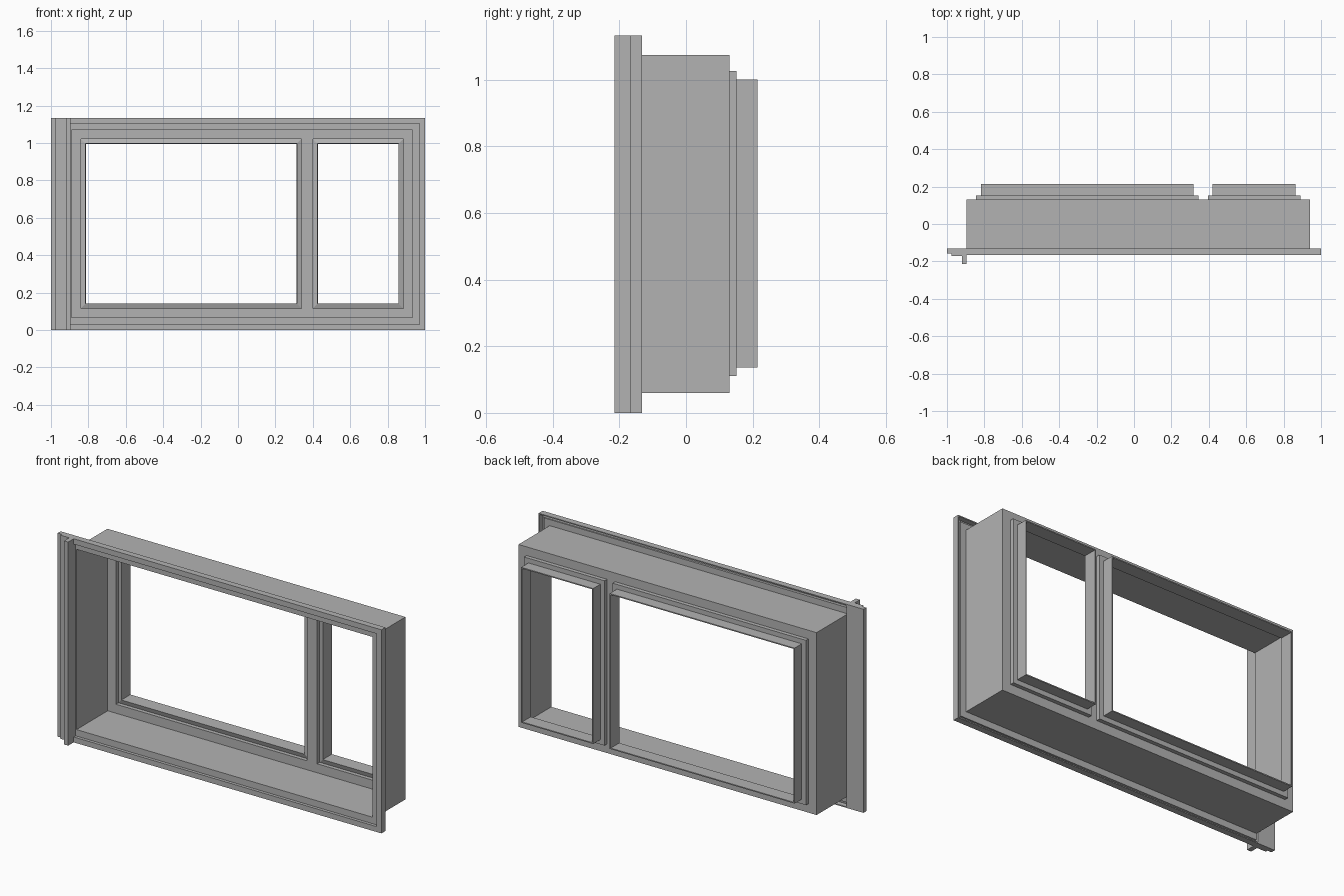
import bpy, bmesh

cube = bpy.data.objects.get("Cube")
if cube:
    bpy.data.objects.remove(cube, do_unlink=True)

# Single grey finish
grey = bpy.data.materials.new("mid grey")
grey.use_nodes = True
colour = (0.45, 0.45, 0.45, 1)
grey.diffuse_color = colour
grey.node_tree.nodes["Principled BSDF"].inputs["Base Color"].default_value = colour

SHEET = 0.006
BOX = (-0.895, 0.94, 0.06, 1.075)
TOP = 1.133
OPENINGS = {"large_sash": (-0.845, 0.345, 0.11, 1.027),
            "small_sash": (0.395, 0.89, 0.11, 1.027)}


def finish(name, bm, offset=None):
    """Turn a bmesh into an object, optionally thickened as folded sheet."""
    bmesh.ops.remove_doubles(bm, verts=bm.verts, dist=0.0001)
    mesh = bpy.data.meshes.new(name)
    bm.to_mesh(mesh)
    bm.free()
    mesh.materials.append(grey)
    obj = bpy.data.objects.new(name, mesh)
    bpy.context.collection.objects.link(obj)
    if offset is not None:
        mod = obj.modifiers.new("sheet thickness", "SOLIDIFY")
        mod.thickness = SHEET
        mod.offset = offset
        mod.use_even_offset = True
    return obj


def fold(bm, rings, sides=(0, 1, 2, 3)):
    """Join successive (rectangle, depth) rings: bottom, right, top, left."""
    loops = []
    for (x0, x1, z0, z1), y in rings:
        loops.append([bm.verts.new(p) for p in
                      ((x0, y, z0), (x1, y, z0), (x1, y, z1), (x0, y, z1))])
    for a, b in zip(loops, loops[1:]):
        for i in sides:
            j = (i + 1) % 4
            bm.faces.new((a[i], a[j], b[j], b[i]))


def inset(rect, d):
    x0, x1, z0, z1 = rect
    return (x0 + d, x1 - d, z0 + d, z1 - d)


# Deep box with a back wall that has two openings
bm = bmesh.new()
fold(bm, [(BOX, -0.15), (BOX, 0.13)])
big, small = OPENINGS.values()
xs = [BOX[0], big[0], big[1], small[0], small[1], BOX[1]]
zs = [BOX[2], big[2], big[3], BOX[3]]
for i in range(5):
    for k in range(3):
        if k == 1 and i in (1, 3):
            continue
        bm.faces.new([bm.verts.new((x, 0.13, z)) for x, z in
                      ((xs[i], zs[k]), (xs[i + 1], zs[k]),
                       (xs[i + 1], zs[k + 1]), (xs[i], zs[k + 1]))])
finish("frame_box", bm, 1)

# Stepped flanges projecting behind each opening
for name, hole in OPENINGS.items():
    bm = bmesh.new()
    throat = inset(hole, 0.026)
    fold(bm, [(hole, 0.124), (hole, 0.152), (throat, 0.152), (throat, 0.215)])
    finish(name, bm, 1)

# Folded front rim along the bottom, one end and the top
left = BOX[0]
outer = (left, 1.0, 0.0, TOP)
step = (left, 0.97, 0.03, TOP - 0.03)
bm = bmesh.new()
fold(bm, [(outer, -0.132), (outer, -0.167), (step, -0.167),
          (step, -0.15), (BOX, -0.15)], sides=(0, 1, 2))
finish("front_rim", bm, -1)

# Stepped upright strip on the other end
profile = [(-1, -0.132), (-1, -0.157), (-0.975, -0.157), (-0.975, -0.17),
           (-0.92, -0.17), (-0.92, -0.215), (left, -0.215), (left, -0.132)]
bm = bmesh.new()
base = bm.faces.new([bm.verts.new((x, y, 0)) for x, y in profile])
grown = bmesh.ops.extrude_face_region(bm, geom=[base], use_keep_orig=True)
bmesh.ops.translate(bm, vec=(0, 0, TOP),
                    verts=[v for v in grown["geom"] if isinstance(v, bmesh.types.BMVert)])
bmesh.ops.recalc_face_normals(bm, faces=bm.faces)
finish("side_strip", bm)
